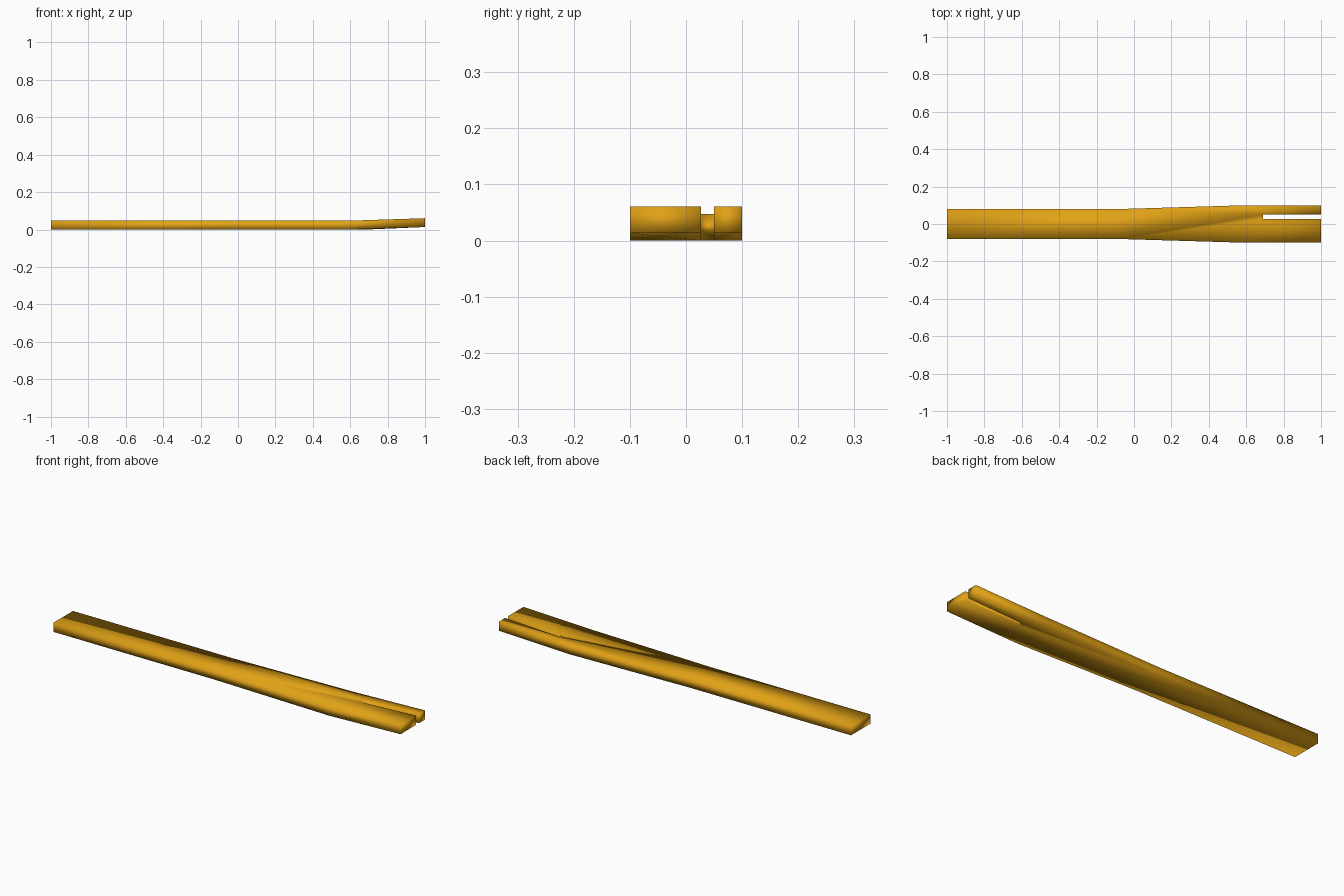
import bpy
import bmesh

cube = bpy.data.objects.get("Cube")
if cube:
    bpy.data.objects.remove(cube, do_unlink=True)

THICK = 0.047   # bar thickness
LIFT = 0.0134   # rise of the forked tip

# Single golden colour
gold = bpy.data.materials.new("golden_yellow")
gold.use_nodes = True
colour = (0.75, 0.36, 0.008, 1)
gold.diffuse_color = colour
gold.node_tree.nodes["Principled BSDF"].inputs["Base Color"].default_value = colour

# Plan outline: straight handle, flare, then two prongs around a slot
outline = {
    "a": (-1, -0.08), "b": (-0.08, -0.08), "c": (0.59, -0.1), "d": (1, -0.1),
    "e": (1, 0.027), "f": (0.69, 0.027), "g": (0.69, 0.05), "h": (1, 0.05),
    "i": (1, 0.1), "j": (0.59, 0.1), "k": (-0.08, 0.08), "l": (-1, 0.08),
}
# Handle, flare and prong panels shared by top and underside
panels = ["abkl", "bcf", "bfgk", "gjk", "cdef", "ghij"]

bm = bmesh.new()


def layer(height):
    return {n: bm.verts.new((x, y, height + (LIFT if x == 1 else 0)))
            for n, (x, y) in outline.items()}


low, high = layer(0), layer(THICK)
for panel in panels:
    bm.faces.new([high[n] for n in panel])
    bm.faces.new([low[n] for n in reversed(panel)])

# Side walls, including the slot and both ends
names = list(outline)
for p, q in zip(names, names[1:] + names[:1]):
    bm.faces.new((low[p], low[q], high[q], high[p]))

bmesh.ops.recalc_face_normals(bm, faces=bm.faces)
for face in bm.faces:
    face.smooth = True

mesh = bpy.data.meshes.new("forked_bar")
bm.to_mesh(mesh)
bm.free()
mesh.materials.append(gold)
bar = bpy.data.objects.new("forked_bar", mesh)
bpy.context.collection.objects.link(bar)
